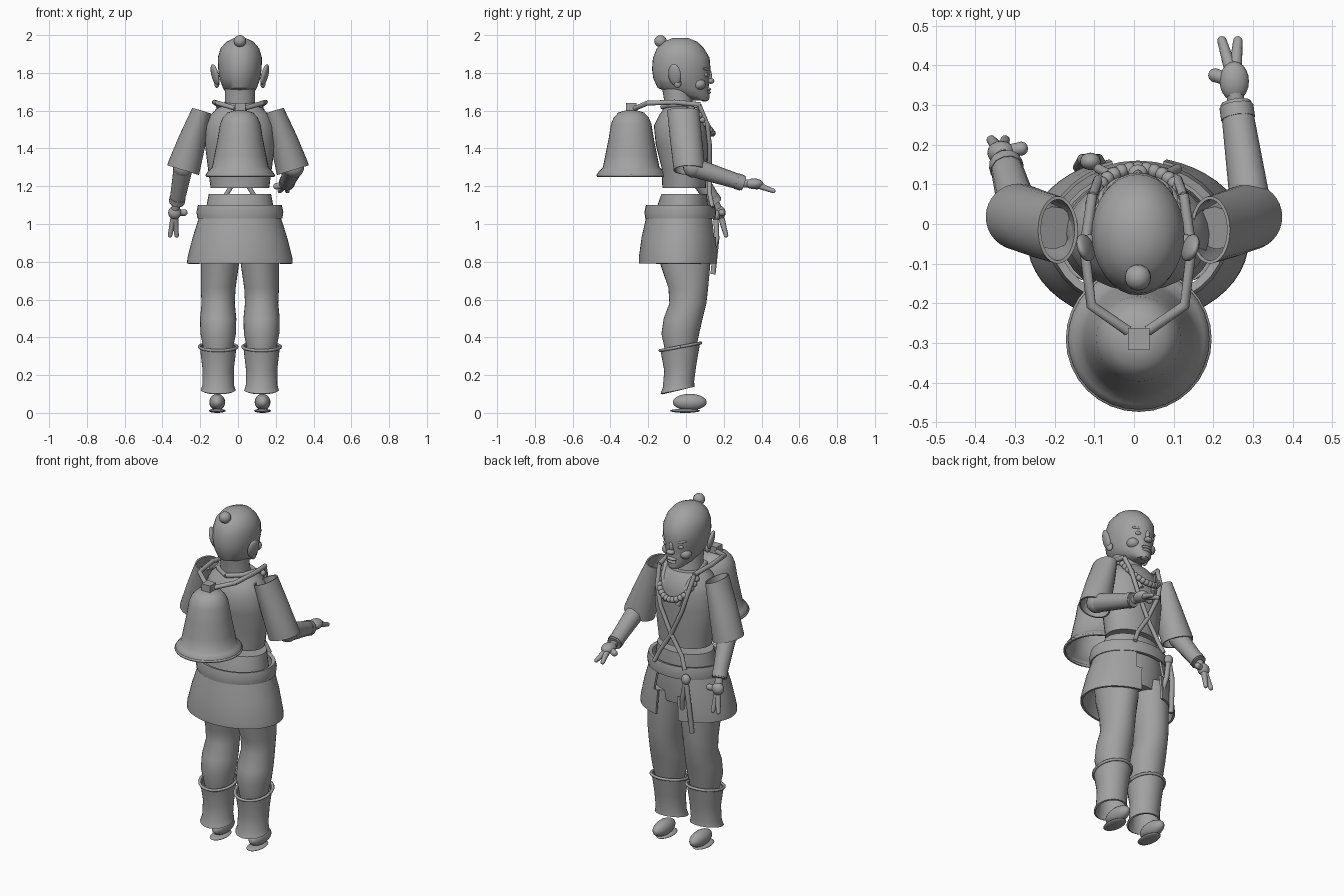
import bpy, bmesh, math
from mathutils import Vector

old = bpy.data.objects.get("Cube")
if old:
    bpy.data.objects.remove(old, do_unlink=True)

MID = 0.01  # body mid line in x
SIDES = (("left", 1), ("right", -1))
parts = []

grey = bpy.data.materials.new("plain grey")
grey.use_nodes = True
grey.diffuse_color = (0.36, 0.36, 0.36, 1)
grey.node_tree.nodes["Principled BSDF"].inputs["Base Color"].default_value = grey.diffuse_color


def add_object(name, data):
    obj = bpy.data.objects.new(name, data)
    bpy.context.collection.objects.link(obj)
    data.materials.append(grey)
    parts.append(obj)
    return obj


def loft(name, rings, closed=True, wall=0, tilt=(0, 0), opening=None, sides=32):
    """Skin through elliptical rings given as (z, radius x, radius y, centre x, centre y)."""
    bm = bmesh.new()
    loops = []
    for z, rx, ry, cx, cy in rings:
        loop = []
        for i in range(sides):
            a = math.tau * i / sides
            dx, dy = rx * math.cos(a), ry * math.sin(a)
            loop.append(bm.verts.new((cx + dx, cy + dy, z + tilt[0] * dx + tilt[1] * dy)))
        loops.append(loop)
    for low, high in zip(loops, loops[1:]):
        for i in range(sides):
            j = (i + 1) % sides
            bm.faces.new((low[i], low[j], high[j], high[i]))
    if closed:
        bm.faces.new(loops[0])
        bm.faces.new(loops[-1])
    if opening:
        gap = [f for f in bm.faces if opening(f.calc_center_median())]
        bmesh.ops.delete(bm, geom=gap, context="FACES")
    bmesh.ops.recalc_face_normals(bm, faces=bm.faces)
    mesh = bpy.data.meshes.new(name)
    bm.to_mesh(mesh)
    bm.free()
    obj = add_object(name, mesh)
    if wall:
        shell = obj.modifiers.new("wall", "SOLIDIFY")
        shell.thickness = wall
    return obj


def ball(name, centre, radii, turn=(0, 0, 0), detail=20):
    bm = bmesh.new()
    bmesh.ops.create_uvsphere(bm, u_segments=detail, v_segments=detail // 2, radius=1)
    bmesh.ops.scale(bm, vec=radii, verts=bm.verts)
    mesh = bpy.data.meshes.new(name)
    bm.to_mesh(mesh)
    bm.free()
    obj = add_object(name, mesh)
    obj.location, obj.rotation_euler = centre, turn
    return obj


def tube(name, points, thick, ends=None):
    """Round tube through points; ends gives start and end thickness factors."""
    curve = bpy.data.curves.new(name, "CURVE")
    curve.dimensions = "3D"
    curve.bevel_depth = thick
    curve.bevel_resolution = 4
    curve.use_fill_caps = True
    spline = curve.splines.new("POLY")
    spline.points.add(len(points) - 1)
    first, last = ends or (1, 1)
    for i, p in enumerate(points):
        spline.points[i].co = (*p, 1)
        spline.points[i].radius = first + (last - first) * i / (len(points) - 1)
    spline.use_smooth = True
    return add_object(name, curve)


# Head and neck
skull = [(1.655, .035, .045, .075), (1.68, .065, .085, .04), (1.72, .09, .135, -.015),
         (1.77, .108, .148, -.025), (1.82, .115, .155, -.025), (1.88, .117, .15, -.025),
         (1.93, .102, .125, -.03), (1.965, .072, .09, -.03), (1.985, .03, .04, -.03)]
loft("head", [(z, rx, ry, MID, cy) for z, rx, ry, cy in skull])
loft("neck", [(1.57, .09, .085, MID, -.03), (1.65, .08, .075, MID, -.04), (1.74, .08, .08, MID, -.05)])
ball("hair_bun", (MID, -.135, 1.968), (.033, .033, .032))
ball("nose_bridge", (MID, .122, 1.785), (.013, .015, .035))
ball("nose_tip", (MID, .13, 1.757), (.024, .02, .015))
ball("upper_lip", (MID, .117, 1.713), (.032, .016, .01))
ball("lower_lip", (MID, .117, 1.696), (.028, .015, .01))
ball("chin", (MID, .098, 1.668), (.03, .026, .02))
for side, s in SIDES:
    ball(side + "_ear", (MID + s * .132, -.06, 1.79), (.016, .036, .058), (0, s * .25, s * -.35))
    ball(side + "_ear_lobe", (MID + s * .122, -.045, 1.745), (.014, .02, .025))
    ball(side + "_eye", (MID + s * .045, .103, 1.79), (.02, .014, .012))
    ball(side + "_brow", (MID + s * .048, .103, 1.82), (.034, .014, .009), (0, s * -.1, s * -.4))
    ball(side + "_cheek", (MID + s * .055, .07, 1.74), (.035, .035, .03))

# Torso and abdomen with a narrow break at the waist
loft("torso", [(1.19, .155, .115, MID, -.01), (1.3, .17, .12, MID, -.01), (1.42, .185, .14, MID, -.02),
               (1.52, .18, .145, MID, -.025), (1.58, .155, .12, MID, -.02), (1.62, .11, .09, MID, -.02)])
loft("abdomen", [(.86, .19, .14, MID, -.03), (1.0, .195, .155, MID, -.03), (1.16, .165, .12, MID, -.01)])

# Belt and open fronted skirt
loft("belt", [(1.03, .225, .186, MID, -.03), (1.065, .23, .19, MID, -.03), (1.1, .222, .182, MID, -.03)],
     closed=False, wall=.02)
loft("skirt", [(.79, .28, .21, MID, -.04), (.82, .278, .21, MID, -.04), (.93, .25, .2, MID, -.035),
               (1.04, .215, .18, MID, -.03)], closed=False, wall=.012, sides=48,
     opening=lambda c: abs(c.x - MID) < .075 and c.y > 0)

# Legs, gaiters and shoes
for side, s in SIDES:
    def at(z, rx, ry, cy, out=.115):
        return (z, rx, ry, MID + s * out, cy)
    loft(side + "_leg", [at(.3, .07, .075, -.03), at(.42, .094, .1, -.03), at(.5, .096, .103, -.015),
                         at(.58, .088, .098, .01), at(.66, .092, .105, .012), at(.8, .102, .135, -.005, .105),
                         at(.92, .105, .14, -.01, .105)])
    loft(side + "_gaiter", [at(.12, .092, .09, -.045), at(.15, .083, .083, -.04), at(.24, .084, .085, -.03),
                            at(.35, .097, .105, -.03)], closed=False, wall=.01, tilt=(0, .2))
    trim = [(MID + s * .115 + .1 * math.cos(a), -.03 + .107 * math.sin(a), .35 + .02 * math.sin(a))
            for a in [math.tau * i / 24 for i in range(25)]]
    tube(side + "_gaiter_trim", trim, .008)
    ball(side + "_shoe", (MID + s * .12, .02, .057), (.042, .09, .044))
    ball(side + "_sole", (MID + s * .12, -.005, .011), (.045, .08, .011))

# Sleeves
for side, s in SIDES:
    loft(side + "_sleeve", [(1.285, .084, .084, s * .29, .018), (1.3, .084, .084, s * .287, .017),
                            (1.45, .07, .085, s * .24, 0), (1.6, .05, .085, s * .192, -.015)],
         closed=False, wall=.008, tilt=(s * .3, 0))

# Arms and hands
def arm(side, elbow, wrist, palm, palm_radii, tips, thumb):
    elbow, wrist, palm = Vector(elbow), Vector(wrist), Vector(palm)
    shoulder = Vector((elbow.x * .7, -.01, 1.53))
    tube(side + "_upper_arm", [shoulder, elbow], .055)
    ball(side + "_elbow", elbow, (.055, .055, .055))
    tube(side + "_forearm", [elbow, wrist], .052, (1, .75))
    cuff = elbow.lerp(wrist, .85)
    tube(side + "_wrist_band", [cuff, elbow.lerp(wrist, .97)], .043)
    tube(side + "_wrist", [wrist, palm], .022)
    ball(side + "_palm", palm, palm_radii)
    for i, tip in enumerate(tips):
        tip = Vector(tip)
        root = palm.lerp(tip, .25)
        tube(f"{side}_finger_{i}", [root, root.lerp(tip, .5), tip], .017, (1, .7))
        ball(f"{side}_fingertip_{i}", tip, (.012, .012, .012), detail=12)
    tube(side + "_thumb", [palm, Vector(thumb)], .017)
    ball(side + "_thumb_tip", thumb, (.018, .018, .018), detail=12)


arm("left", (.295, .04, 1.3), (.257, .305, 1.215), (.253, .36, 1.213), (.037, .05, .028),
    [(.222, .462, 1.175), (.262, .462, 1.175)], (.205, .375, 1.2))
arm("right", (-.29, .03, 1.3), (-.325, .155, 1.11), (-.335, .18, 1.06), (.035, .03, .035),
    [(-.36, .212, .94), (-.325, .212, .94)], (-.285, .19, 1.06))

# Bell carried on the back
BELL = (.012, -.29)
profile = [(1.25, .18), (1.27, .178), (1.285, .165), (1.3, .15), (1.36, .138), (1.45, .12),
           (1.53, .107), (1.565, .092), (1.59, .068), (1.6, .035), (1.602, .001)]
loft("bell", [(z, r, r, *BELL) for z, r in profile], closed=False, wall=.008)
tube("bell_rim", [(BELL[0] + .177 * math.cos(a), BELL[1] + .177 * math.sin(a), 1.258)
                  for a in [math.tau * i / 32 for i in range(33)]], .007)
block = bmesh.new()
bmesh.ops.create_cube(block, size=.055)
block_mesh = bpy.data.meshes.new("bell_mount")
block.to_mesh(block_mesh)
block.free()
add_object("bell_mount", block_mesh).location = (*BELL, 1.612)

# Shoulder straps and crossed chest bands
for side, s in SIDES:
    def strap_point(out, y, z):
        return (MID + s * out, y, z)
    tube(side + "_shoulder_strap", [strap_point(.025, -.27, 1.612), strap_point(.118, -.205, 1.64),
                                    strap_point(.135, -.06, 1.645), strap_point(.115, .075, 1.632)], .013)
    tube(side + "_chest_band", [strap_point(.115, .07, 1.63), strap_point(.1, .112, 1.53),
                                strap_point(.07, .125, 1.42), strap_point(0, .125, 1.27),
                                strap_point(-.07, .125, 1.16), strap_point(-.1, .14, 1.09)], .012)
    tube(side + "_collar", [strap_point(0, -.125, 1.62), strap_point(.08, -.085, 1.63),
                            strap_point(.11, .01, 1.63), strap_point(.085, .075, 1.58),
                            strap_point(.04, .12, 1.45)], .013)

# Bead necklace
BEADS = 17
for i in range(BEADS):
    a = math.radians(-85 + 170 * i / (BEADS - 1))
    place = (MID + .115 * math.sin(a), .045 + .095 * math.cos(a), 1.61 - .13 * math.cos(a))
    ball(f"bead_{i}", place, (.018, .018, .018), detail=12)

# Sash knot with hanging tails
KNOT = Vector((-.11, .158, 1.045))
ball("sash_knot", KNOT, (.026, .022, .03))
for side, s in SIDES:
    tube(side + "_sash_tail", [KNOT, KNOT + Vector((s * .02, .005, -.12)),
                               KNOT + Vector((s * .03, -.015, -.25 + s * .06))], .014)

# Turn tubes into meshes and smooth everything
bpy.ops.object.select_all(action="DESELECT")
for obj in parts:
    obj.select_set(True)
bpy.context.view_layer.objects.active = next(o for o in parts if o.type == "CURVE")
bpy.ops.object.convert(target="MESH")
bpy.ops.object.shade_smooth_by_angle(angle=math.radians(40))
